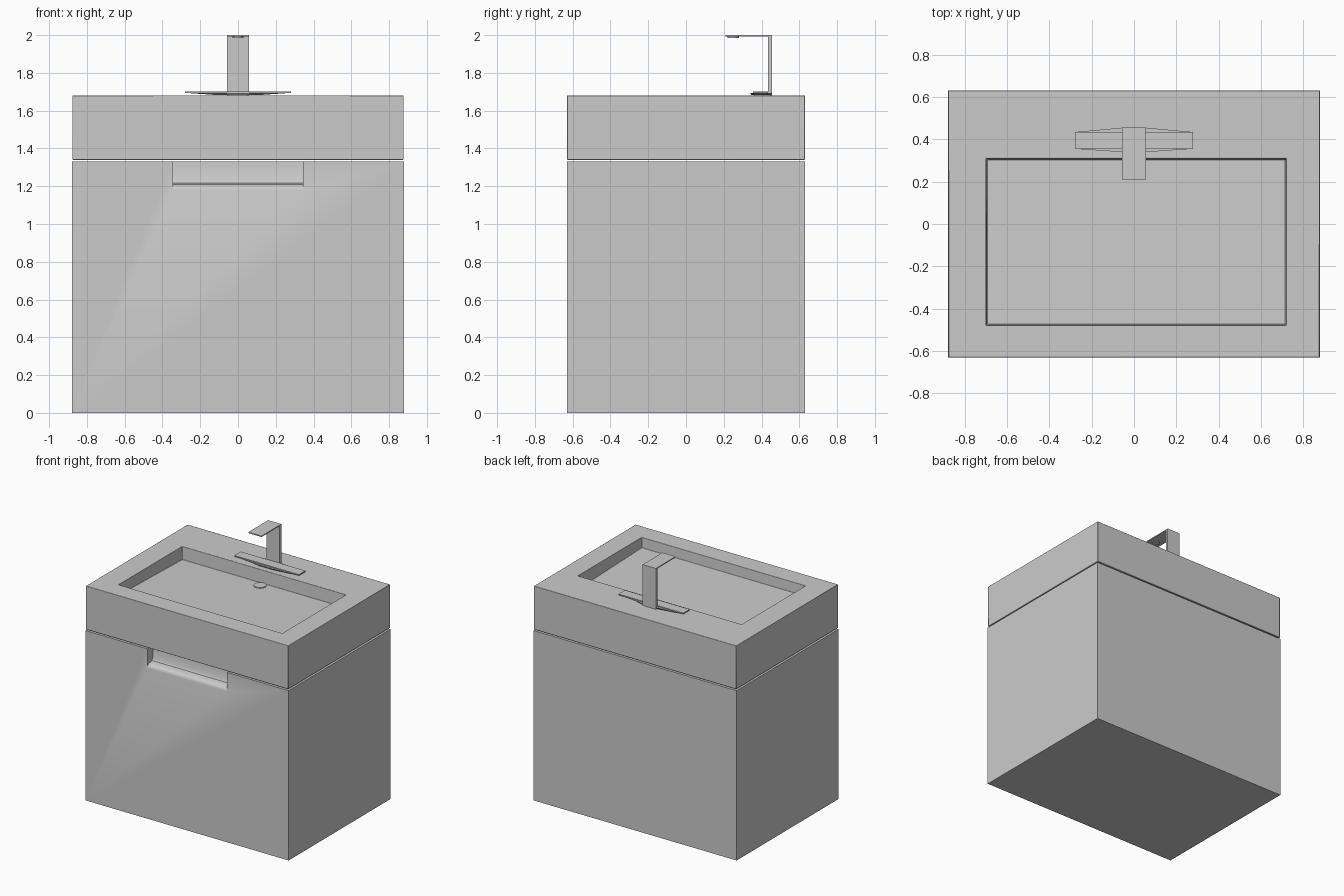
import bpy, bmesh, math

if "Cube" in bpy.data.objects:
    bpy.data.objects.remove(bpy.data.objects["Cube"])


def loft(name, rings):
    """Skin a stack of equal-length point rings and cap both ends."""
    bm = bmesh.new()
    rows = [[bm.verts.new(p) for p in ring] for ring in rings]
    for a, b in zip(rows, rows[1:]):
        n = len(a)
        for i in range(n):
            j = (i + 1) % n
            bm.faces.new((a[i], a[j], b[j], b[i]))
    bm.faces.new(rows[0][::-1])
    bm.faces.new(rows[-1])
    bmesh.ops.recalc_face_normals(bm, faces=bm.faces)
    mesh = bpy.data.meshes.new(name)
    bm.to_mesh(mesh)
    bm.free()
    obj = bpy.data.objects.new(name, mesh)
    bpy.context.collection.objects.link(obj)
    return obj


def rect(x0, x1, y0, y1, z, z_back=None):
    zb = z if z_back is None else z_back
    return [(x0, y0, z), (x1, y0, z), (x1, y1, zb), (x0, y1, zb)]


def box(name, x0, x1, y0, y1, z0, z1):
    return loft(name, [rect(x0, x1, y0, y1, z0), rect(x0, x1, y0, y1, z1)])


def circle(x, y, z, r, n=24):
    return [(x + r * math.cos(2 * math.pi * i / n),
             y + r * math.sin(2 * math.pi * i / n), z) for i in range(n)]


def finish(obj, bevel=0):
    bpy.ops.object.select_all(action='DESELECT')
    bpy.context.view_layer.objects.active = obj
    obj.select_set(True)
    if bevel:
        mod = obj.modifiers.new("soft_edges", 'BEVEL')
        mod.width, mod.segments = bevel, 2
    bpy.ops.object.shade_smooth_by_angle(angle=math.radians(40))


# Cabinet, with a finger-pull notch cut in the top of its front
W, D = 0.88, 0.63
cabinet = box("cabinet", -W, W, -D, D, 0, 1.33)
profile = [(-0.66, 1.18), (-0.63, 1.18), (-0.625, 1.197), (-0.612, 1.208),
           (-0.595, 1.21), (-0.572, 1.216), (-0.562, 1.235), (-0.56, 1.36),
           (-0.66, 1.36)]
cutter = loft("notch_cutter", [[(x, y, z) for y, z in profile] for x in (-0.345, 0.345)])
cutter.hide_render = True
cut = cabinet.modifiers.new("finger_pull", 'BOOLEAN')
cut.operation, cut.solver, cut.object = 'DIFFERENCE', 'EXACT', cutter
bpy.context.view_layer.objects.active = cabinet
bpy.ops.object.modifier_apply(modifier="finger_pull")
bpy.data.objects.remove(cutter)
finish(cabinet)

# Basin block with a shallow pocket whose floor falls toward the back
basin = loft("basin", [
    rect(-W + 0.003, W - 0.003, -D, D, 1.34),
    rect(-W + 0.003, W - 0.003, -D, D, 1.68),
    rect(-0.70, 0.72, -0.48, 0.31, 1.68),
    rect(-0.695, 0.715, -0.475, 0.305, 1.60, 1.578),
])
finish(basin, 0.003)

# Drain cover
drain = loft("drain", [circle(0.01, 0.258, 1.57, 0.045), circle(0.01, 0.258, 1.586, 0.045)])
finish(drain)

# Tap: L-shaped post and spout bent from one flat strip
strip = [(0.435, 1.68), (0.455, 1.68), (0.455, 2.0), (0.21, 2.0), (0.21, 1.992), (0.435, 1.992)]
tap = loft("tap_post_and_spout", [[(x, y, z) for y, z in strip] for x in (-0.057, 0.057)])
finish(tap)
finish(loft("spout_outlet", [circle(0, 0.25, 1.986, 0.03), circle(0, 0.25, 1.993, 0.03)]))

# Tap base: flat bar resting on a tapered wing and a low foot
box("tap_bar", -0.28, 0.28, 0.355, 0.435, 1.693, 1.702)


def wing(half, y0, y1, z):
    return [(-half, y0 + 0.015, z), (-0.057, y0, z), (0.057, y0, z), (half, y0 + 0.015, z),
            (half, y1 - 0.02, z), (0.057, y1, z), (-0.057, y1, z), (-half, y1 - 0.02, z)]


loft("tap_wing", [wing(0.13, 0.345, 0.452, 1.684), wing(0.275, 0.34, 0.455, 1.694)])
box("tap_foot", -0.05, 0.05, 0.36, 0.44, 1.68, 1.686)
